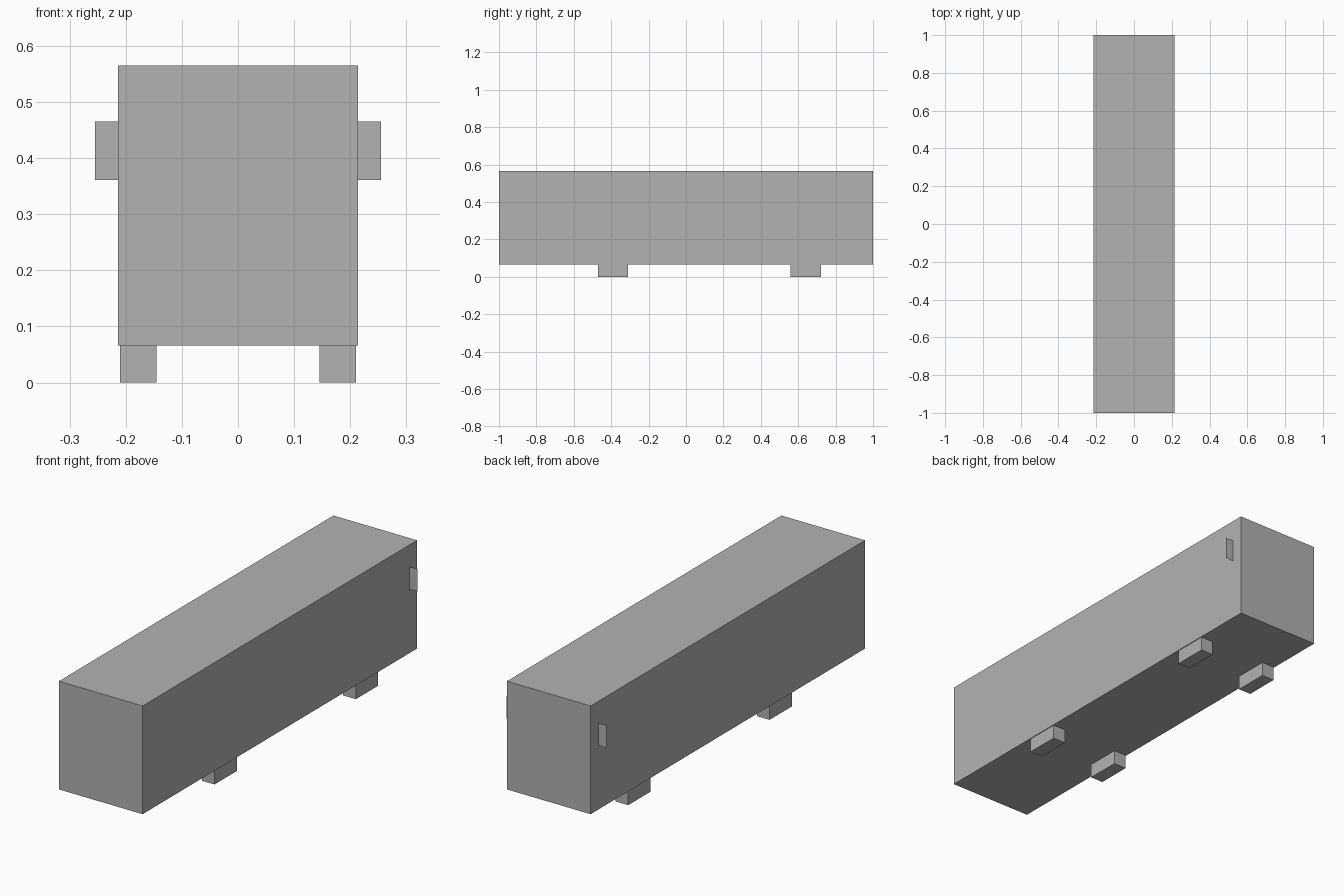
import bpy

if "Cube" in bpy.data.objects:
    bpy.data.objects.remove(bpy.data.objects["Cube"])

grey = bpy.data.materials.new("plain grey")
grey.diffuse_color = (0.448, 0.448, 0.448, 1)
grey.use_nodes = True
grey.node_tree.nodes["Principled BSDF"].inputs["Base Color"].default_value = grey.diffuse_color


def finish(obj, name):
    obj.name = name
    obj.data.materials.append(grey)
    bpy.ops.object.transform_apply(location=True, rotation=True, scale=True)


def box(name, lo, hi):
    bpy.ops.mesh.primitive_cube_add(size=1, location=[(a + b) / 2 for a, b in zip(lo, hi)])
    obj = bpy.context.object
    obj.scale = [b - a for a, b in zip(lo, hi)]
    finish(obj, name)


# Upright sheet facing along y, with no thickness
def sheet(name, x, y, z, width, height):
    bpy.ops.mesh.primitive_plane_add(size=1, location=(x, y, z), rotation=(1.5707963, 0, 0))
    obj = bpy.context.object
    obj.scale = (width, height, 1)
    finish(obj, name)


# Long bus body
FLOOR = 0.066
box("body", (-0.2135, -1, FLOOR), (0.2135, 1, 0.565))

for side, s in (("left", -1), ("right", 1)):
    # Square wheel blocks under the floor
    for place, y in (("front", -0.39), ("rear", 0.64)):
        xs = sorted((s * 0.145, s * 0.21))
        box(f"{place}_{side}_wheel", (xs[0], y - 0.081, 0), (xs[1], y + 0.081, FLOOR))
    # Thin side mirrors near one end
    sheet(f"{side}_mirror", s * 0.2342, 0.943, 0.413, 0.0415, 0.104)
